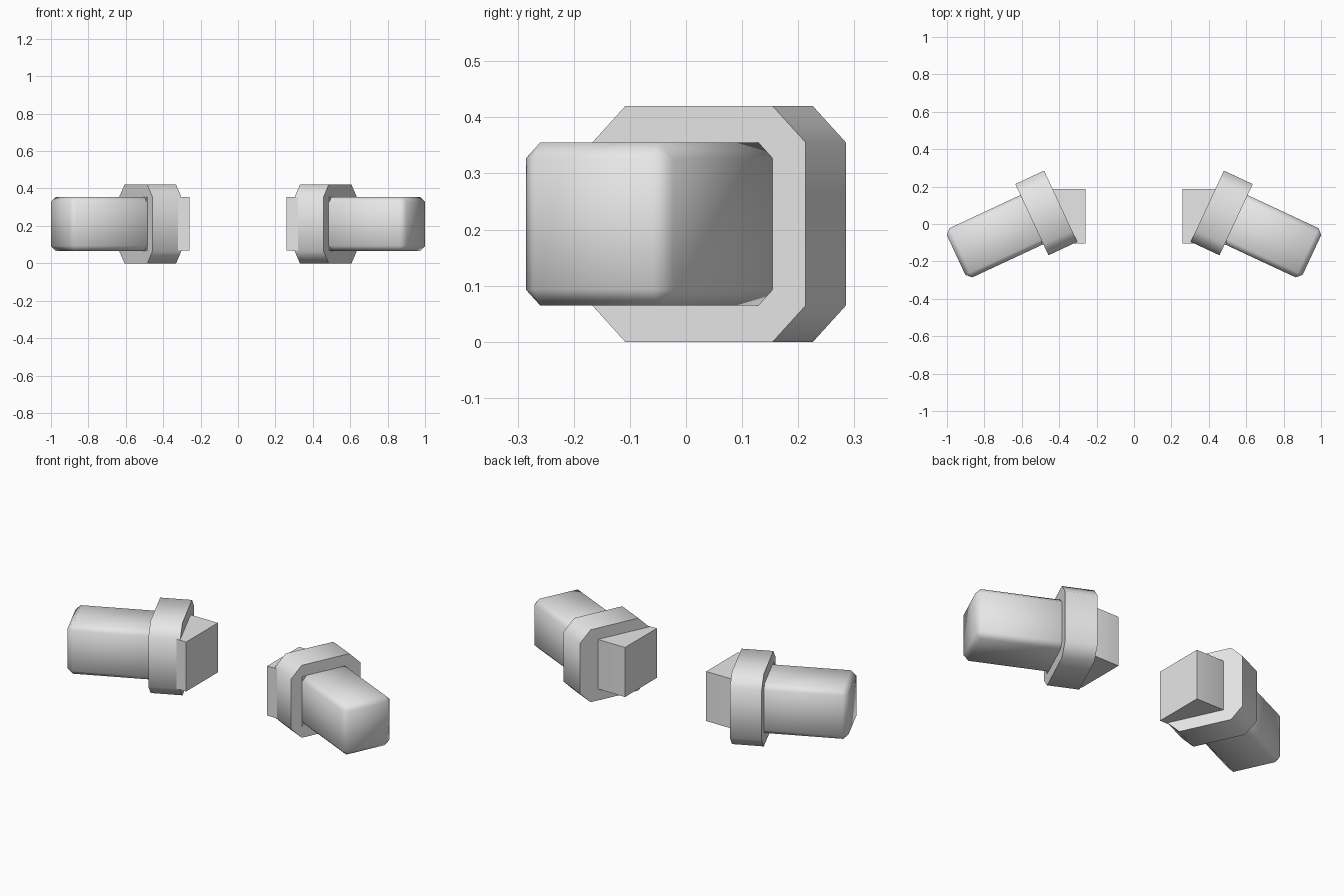
import bpy, bmesh, math
from mathutils import Matrix, Vector

if "Cube" in bpy.data.objects:
    bpy.data.objects.remove(bpy.data.objects["Cube"])

ANGLE = math.radians(25)      # pods sweep forward as they run outward
CENTRE = Vector((0.469, 0.059, 0.21))
FRAME = Matrix.Translation(CENTRE) @ Matrix.Rotation(-ANGLE, 4, 'Z')

grey = bpy.data.materials.new("light grey")
grey.diffuse_color = (0.8, 0.8, 0.8, 1)
grey.use_nodes = True
grey.node_tree.nodes["Principled BSDF"].inputs["Base Color"].default_value = grey.diffuse_color


def finish(name, bm):
    """Turn the right-hand part into an object mirrored to the left."""
    bmesh.ops.recalc_face_normals(bm, faces=bm.faces)
    mesh = bpy.data.meshes.new(name)
    bm.to_mesh(mesh)
    bm.free()
    mesh.materials.append(grey)
    ob = bpy.data.objects.new(name, mesh)
    bpy.context.collection.objects.link(ob)
    bpy.ops.object.select_all(action='DESELECT')
    ob.select_set(True)
    bpy.context.view_layer.objects.active = ob
    bpy.ops.object.shade_smooth_by_angle(angle=math.radians(60))
    mirror = ob.modifiers.new("mirror", 'MIRROR')
    mirror.use_mirror_merge = False
    return ob


def box(start, end, size):
    """Square bar along the swept axis."""
    bm = bmesh.new()
    bmesh.ops.create_cube(bm, size=1)
    bmesh.ops.scale(bm, vec=(end - start, size, size), verts=bm.verts)
    bmesh.ops.translate(bm, vec=((start + end) / 2, 0, 0), verts=bm.verts)
    return bm


def bevel(bm, edges, width):
    bmesh.ops.bevel(bm, geom=edges, offset=width, offset_type='OFFSET',
                    segments=1, profile=0.5, affect='EDGES')
    bm.transform(FRAME)


# Outer pod with every edge chamfered
bm = box(0.03, 0.532, 0.29)
bevel(bm, bm.edges[:], 0.028)
finish("pod", bm)

# Octagonal collar: only the edges along the axis are chamfered
bm = box(-0.085, 0.085, 0.42)
long_edges = [e for e in bm.edges
              if abs(e.verts[0].co.x - e.verts[1].co.x) > 0.1]
bevel(bm, long_edges, 0.065)
finish("collar", bm)

# Inner block, straight at first and bending inside the collar
outline = [(0.26, -0.104), (0.474, -0.104), (0.49, -0.109),
           (0.575, 0.165), (0.537, 0.187), (0.26, 0.187)]
bm = bmesh.new()
low = [bm.verts.new((x, y, 0.067)) for x, y in outline]
high = [bm.verts.new((x, y, 0.354)) for x, y in outline]
bm.faces.new(low)
bm.faces.new(high)
for i in range(len(outline)):
    j = (i + 1) % len(outline)
    bm.faces.new((low[i], low[j], high[j], high[i]))
finish("inner_block", bm)
